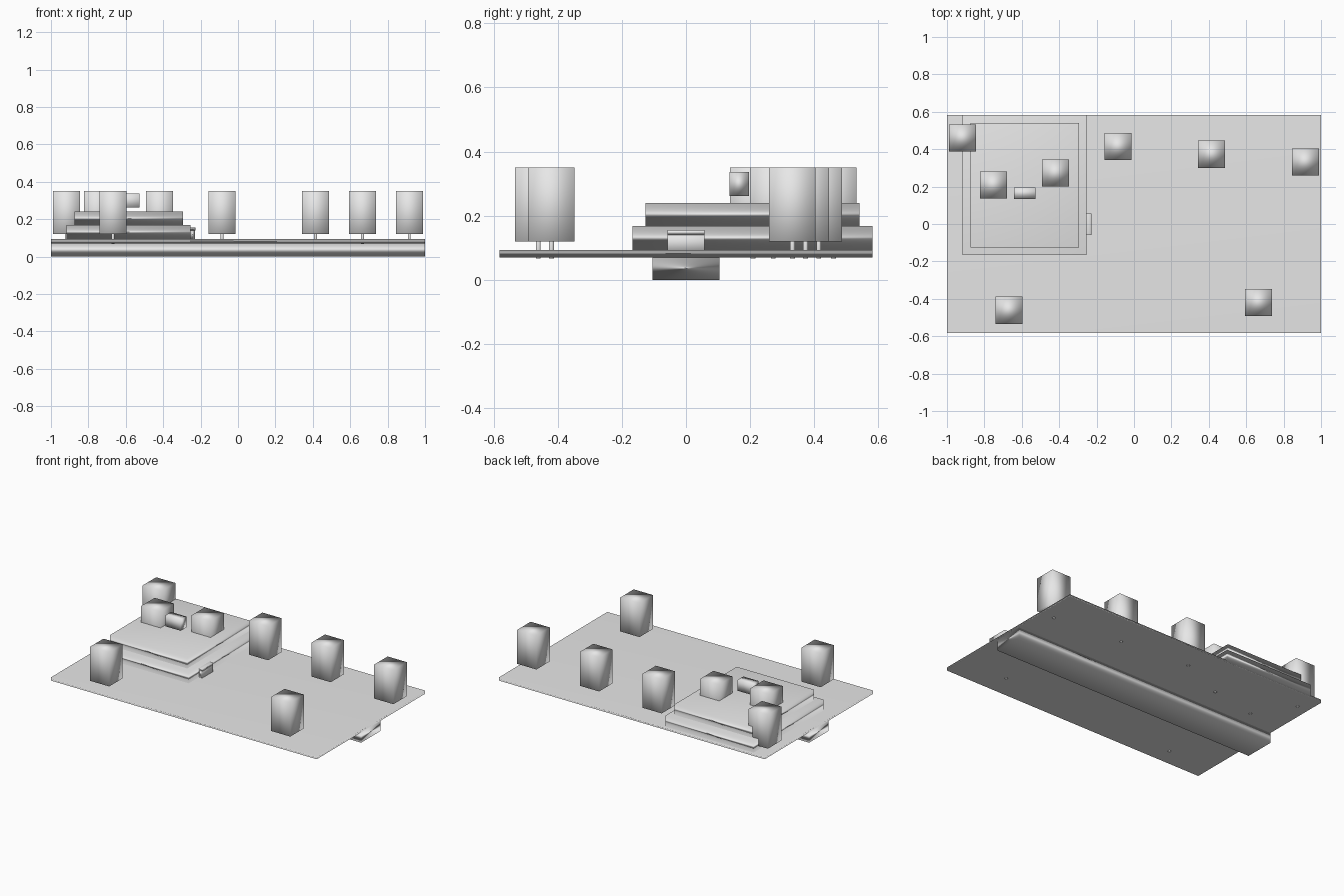
import bpy, bmesh

if "Cube" in bpy.data.objects:
    bpy.data.objects.remove(bpy.data.objects["Cube"])

# single neutral grey for the whole model
grey = bpy.data.materials.new("plain grey")
grey.diffuse_color = (0.8, 0.8, 0.8, 1)
grey.use_nodes = True
grey.node_tree.nodes["Principled BSDF"].inputs["Base Color"].default_value = grey.diffuse_color


def box(name, x, y, z):
    """Soft-shaded box from (min, max) pairs on each axis."""
    bm = bmesh.new()
    bmesh.ops.create_cube(bm, size=1)
    for v in bm.verts:
        v.co = [r[0] if c < 0 else r[1] for c, r in zip(v.co, (x, y, z))]
    for f in bm.faces:
        f.smooth = True
    me = bpy.data.meshes.new(name)
    bm.to_mesh(me)
    bm.free()
    me.materials.append(grey)
    ob = bpy.data.objects.new(name, me)
    bpy.context.collection.objects.link(ob)
    # area-weighted normals: broad faces read flat, small blocks look soft
    mod = ob.modifiers.new("area normals", 'WEIGHTED_NORMAL')
    mod.mode = 'FACE_AREA'
    mod.weight = 50
    return ob


# ground plate and the beam carrying it
box("ground_plate", (-1, 1), (-0.582, 0.582), (0.07, 0.093))
box("support_beam", (-1, 1), (-0.104, 0.104), (0, 0.072))

# stepped building in the back left corner
box("lower_storey", (-0.917, -0.254), (-0.167, 0.582), (0.093, 0.168))
box("upper_storey", (-0.875, -0.294), (-0.126, 0.541), (0.168, 0.24))
box("roof_block", (-0.642, -0.526), (0.135, 0.196), (0.262, 0.336))

# entrance on the right wall with a canopy
box("entrance", (-0.256, -0.229), (-0.057, 0.057), (0.093, 0.14))
box("entrance_canopy", (-0.256, -0.227), (-0.058, 0.057), (0.14, 0.156))

# trees: block crown on a thin trunk that pokes through the plate
trees = [(-0.917, 0.46), (-0.752, 0.209), (-0.419, 0.272), (-0.085, 0.414),
         (0.415, 0.373), (0.916, 0.332), (-0.669, -0.461), (0.666, -0.42)]
for i, (x, y) in enumerate(trees, 1):
    r, t = 0.0725, 0.0075
    box(f"tree_trunk_{i}", (x - t, x + t), (y - t, y + t), (0.067, 0.125))
    box(f"tree_crown_{i}", (x - r, x + r), (y - r, y + r), (0.12, 0.351))
